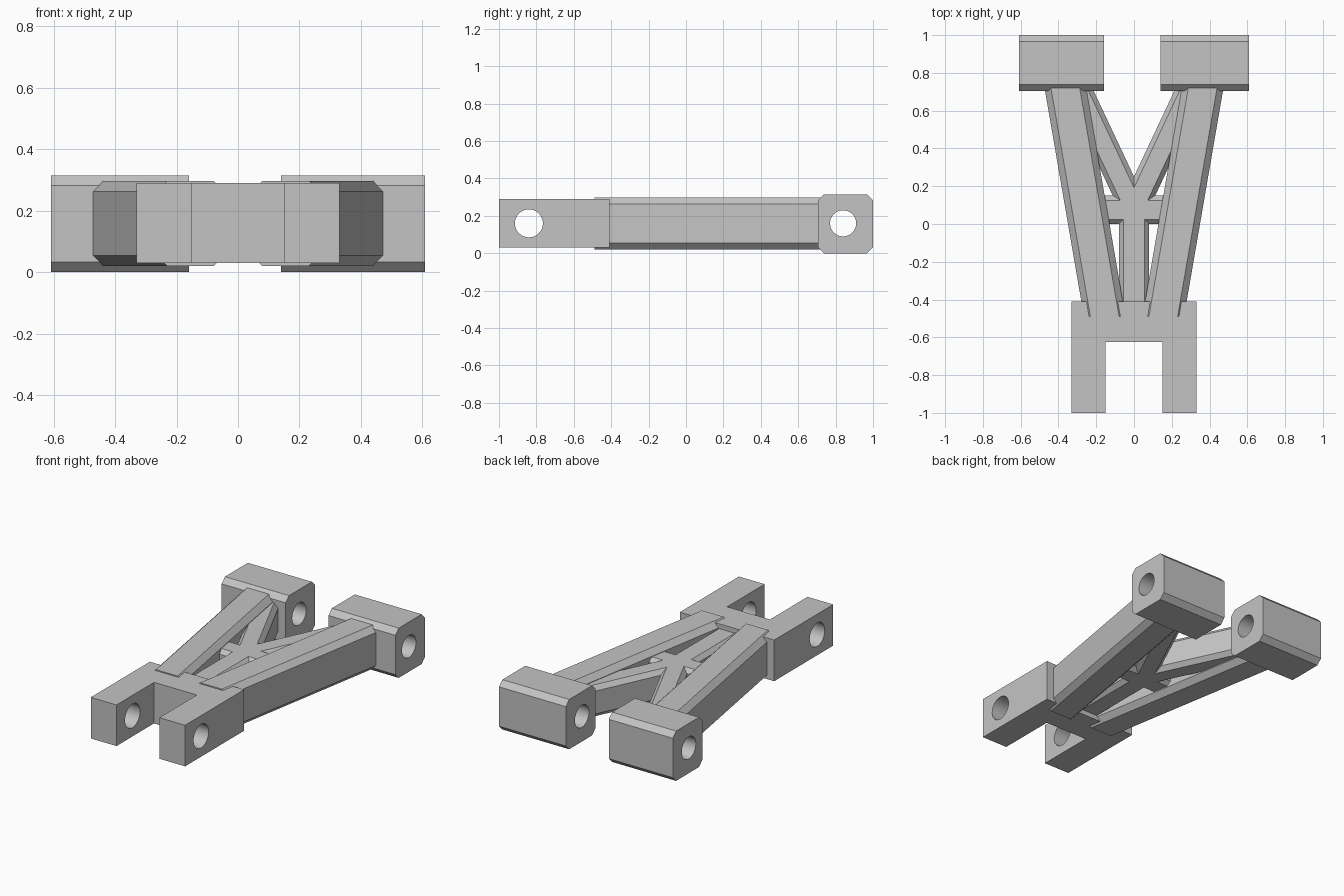
import bpy
import bmesh
from math import radians
from mathutils import Matrix

cube = bpy.data.objects.get("Cube")
if cube:
    bpy.data.objects.remove(cube, do_unlink=True)

GREY = (0.55, 0.55, 0.55, 1)
grey = bpy.data.materials.new("plain grey")
grey.use_nodes = True
grey.diffuse_color = GREY
grey.node_tree.nodes["Principled BSDF"].inputs["Base Color"].default_value = GREY


def make_object(name, bm):
    bmesh.ops.recalc_face_normals(bm, faces=bm.faces)
    mesh = bpy.data.meshes.new(name)
    bm.to_mesh(mesh)
    bm.free()
    mesh.materials.append(grey)
    obj = bpy.data.objects.new(name, mesh)
    bpy.context.collection.objects.link(obj)
    return obj


def loft(name, start, end):
    """Solid between two matching outlines."""
    bm = bmesh.new()
    a = [bm.verts.new(p) for p in start]
    b = [bm.verts.new(p) for p in end]
    bm.faces.new(a)
    bm.faces.new(b)
    for i in range(len(a)):
        j = (i + 1) % len(a)
        bm.faces.new((a[i], a[j], b[j], b[i]))
    return make_object(name, bm)


def beam(name, start, end, half, bottom, top, chamfer, along="y"):
    """Chamfered bar; start and end are (position along axis, sideways centre)."""
    inner = half - chamfer
    section = [(-inner, bottom), (inner, bottom),
               (half, bottom + chamfer), (half, top - chamfer),
               (inner, top), (-inner, top),
               (-half, top - chamfer), (-half, bottom + chamfer)]

    def ring(pos, centre):
        if along == "y":
            return [(centre + s, pos, z) for s, z in section]
        return [(pos, centre + s, z) for s, z in section]

    return loft(name, ring(*start), ring(*end))


def drill(obj, y, radius):
    """Cross hole through the part along x."""
    bm = bmesh.new()
    bmesh.ops.create_cone(bm, cap_ends=True, segments=32, radius1=radius,
                          radius2=radius, depth=3,
                          matrix=Matrix.Translation((0, y, 0.16)) @ Matrix.Rotation(radians(90), 4, "Y"))
    cutter = make_object("hole_cutter", bm)
    cutter.hide_render = True
    mod = obj.modifiers.new("hole", "BOOLEAN")
    mod.operation = "DIFFERENCE"
    mod.solver = "EXACT"
    mod.object = cutter
    bpy.ops.object.select_all(action="DESELECT")
    obj.select_set(True)
    bpy.context.view_layer.objects.active = obj
    bpy.ops.object.modifier_apply(modifier=mod.name)
    bpy.data.objects.remove(cutter, do_unlink=True)
    bpy.ops.object.shade_smooth_by_angle(angle=radians(25))


# Front fork with a slot between two drilled prongs
outline = [(-0.33, -1), (-0.15, -1), (-0.15, -0.625), (0.15, -0.625),
           (0.15, -1), (0.33, -1), (0.33, -0.41), (-0.33, -0.41)]
fork = loft("front_fork", [(x, y, 0.03) for x, y in outline],
            [(x, y, 0.29) for x, y in outline])
drill(fork, -0.84, 0.075)

# Rear pivot blocks, the right one slightly narrower
for name, x0, x1 in (("left_pivot_block", 0.14, 0.608), ("right_pivot_block", -0.608, -0.16)):
    block = beam(name, (x0, 0.8525), (x1, 0.8525), 0.1475, 0, 0.315, 0.033, along="x")
    drill(block, 0.84, 0.07)

# Splayed main arms and the inner V braces
for side, s in (("left", 1), ("right", -1)):
    beam(side + "_arm", (-0.49, 0.155 * s), (0.74, 0.367 * s), 0.11, 0.02, 0.297, 0.034)
    beam(side + "_brace", (0.06, -0.01 * s), (0.74, 0.31 * s), 0.08, 0.06, 0.26, 0.028)

# Cross bar and centre post
beam("cross_bar", (-0.2, 0.075), (0.2, 0.075), 0.075, 0.06, 0.26, 0.025, along="x")
beam("centre_post", (-0.45, 0), (0.08, 0), 0.08, 0.06, 0.26, 0.025)
